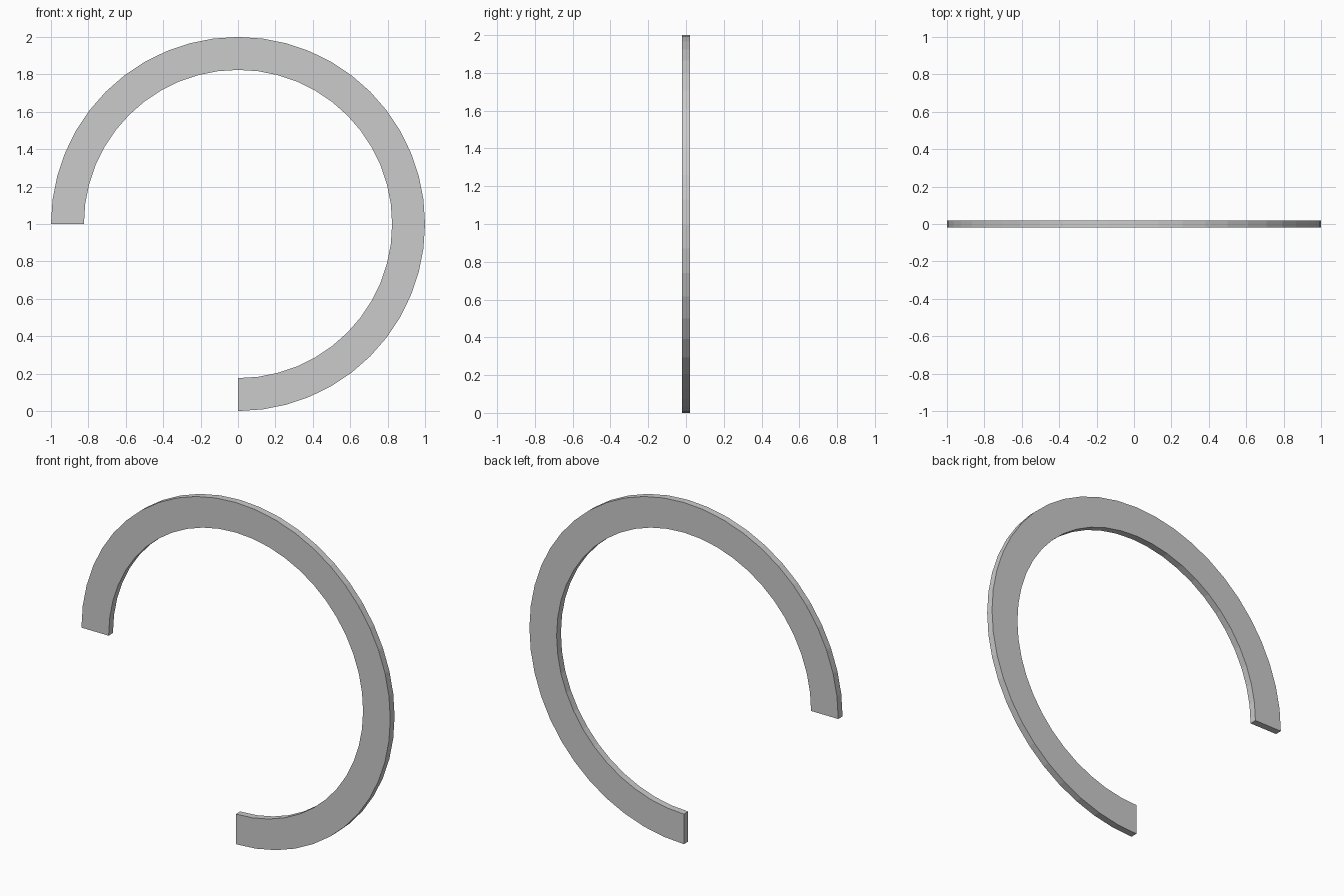
import bpy, bmesh
from math import cos, sin, radians

if "Cube" in bpy.data.objects:
    bpy.data.objects.remove(bpy.data.objects["Cube"])

OUTER, INNER, HALF_DEPTH = 1.0, 0.824, 0.02
CENTRE_Z, SEGMENTS = 1.0, 36
START, SWEEP = -90, 270  # from the bottom, round the right side, to the left

# Rectangular cross-section swept through three quarters of a circle
profile = [(INNER, -HALF_DEPTH), (OUTER, -HALF_DEPTH),
           (OUTER, HALF_DEPTH), (INNER, HALF_DEPTH)]

bm = bmesh.new()
rings = []
for i in range(SEGMENTS + 1):
    a = radians(START + SWEEP * i / SEGMENTS)
    rings.append([bm.verts.new((r * cos(a), y, CENTRE_Z + r * sin(a)))
                  for r, y in profile])

# Sides
for a, b in zip(rings, rings[1:]):
    for k in range(4):
        n = (k + 1) % 4
        bm.faces.new((a[k], a[n], b[n], b[k]))

# End caps
bm.faces.new(rings[0])
bm.faces.new(rings[-1])
bmesh.ops.recalc_face_normals(bm, faces=bm.faces)

mesh = bpy.data.meshes.new("open_ring")
bm.to_mesh(mesh)
bm.free()
ring = bpy.data.objects.new("open_ring", mesh)
bpy.context.collection.objects.link(ring)
